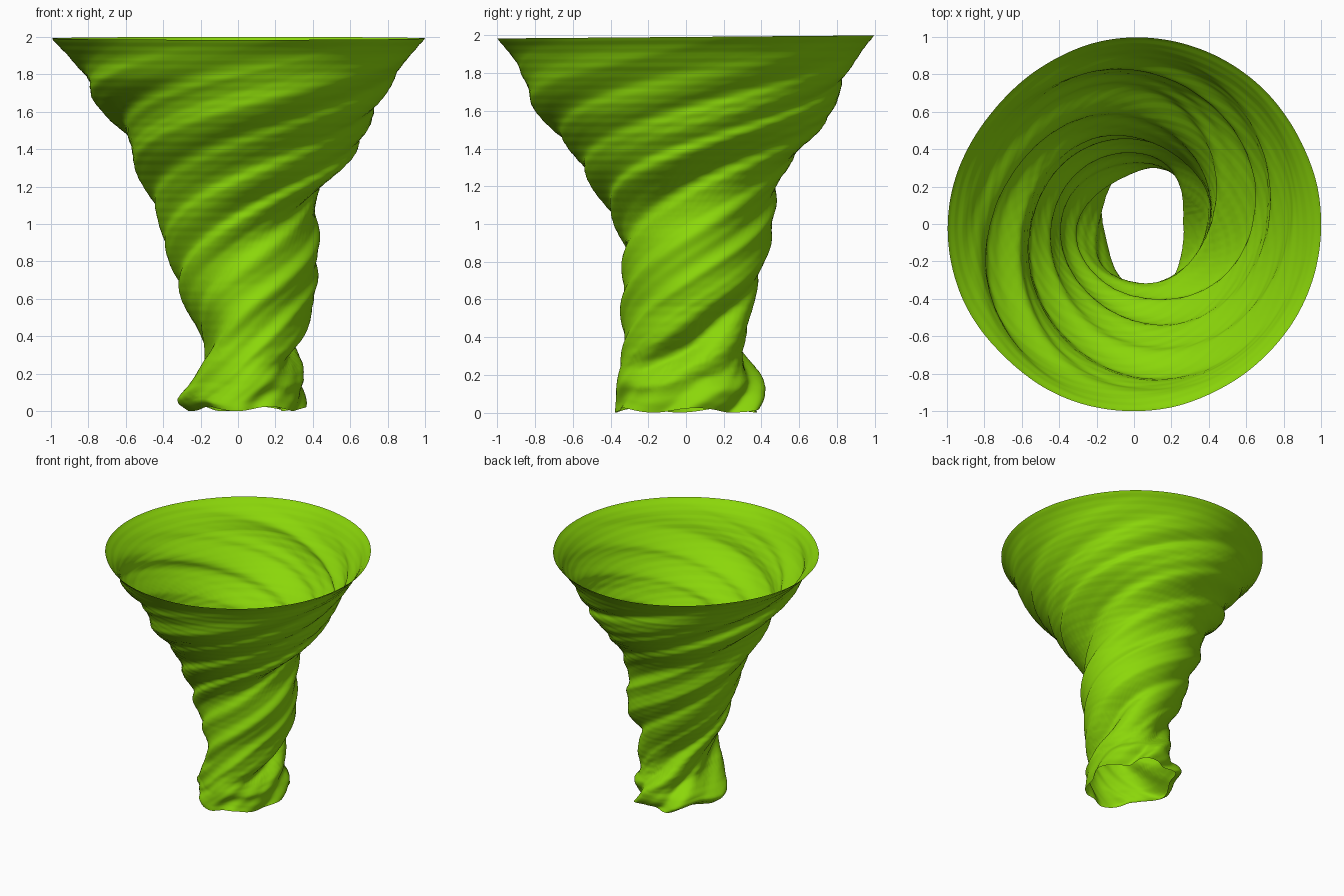
import bpy, bmesh
from math import sin, cos, pi

if "Cube" in bpy.data.objects:
    bpy.data.objects.remove(bpy.data.objects["Cube"])

# Funnel cross-sections: z, then reach toward +x, +y, -x, -y
SECTIONS = [
    (0.00, .34, .39, .24, .37), (0.05, .35, .40, .32, .36),
    (0.12, .34, .39, .27, .36), (0.20, .35, .38, .21, .36),
    (0.25, .34, .33, .17, .35), (0.34, .26, .29, .17, .34),
    (0.45, .36, .32, .21, .32), (0.60, .41, .36, .29, .34),
    (0.75, .43, .40, .35, .34), (0.90, .42, .44, .39, .31),
    (1.05, .42, .47, .43, .40), (1.20, .41, .48, .50, .50),
    (1.30, .54, .52, .54, .53), (1.40, .64, .61, .57, .62),
    (1.48, .69, .69, .58, .69), (1.55, .70, .75, .68, .76),
    (1.62, .72, .79, .74, .80), (1.70, .79, .80, .77, .83),
    (1.80, .85, .86, .82, .87), (1.90, .91, .92, .91, .92),
    (2.00, 1.0, 1.0, 1.0, 1.0)]
SEGMENTS, RINGS = 224, 180


def reach(side, z):
    """Linear blend between the listed sections."""
    for a, b in zip(SECTIONS, SECTIONS[1:]):
        if z <= b[0]:
            t = (z - a[0]) / (b[0] - a[0])
            return a[1 + side] + (b[1 + side] - a[1 + side]) * t
    return SECTIONS[-1][1 + side]


def averaged(side, z, half):
    """Profile smoothed over a window that narrows toward both ends."""
    h = min(half, z, 2 - z)
    return sum(reach(side, z + k * h / 4) for k in range(-4, 5)) / 9


# Fine and broad profiles, sampled once per millimetre-scale step
STEPS = 400
FINE = [[averaged(s, 2 * i / STEPS, 0.03) for i in range(STEPS + 1)] for s in range(4)]
BROAD = [[averaged(s, 2 * i / STEPS, 0.22) for i in range(STEPS + 1)] for s in range(4)]


def crease(side, z):
    """Local bulges of one profile, left over after broad smoothing."""
    i = round(max(0, min(2, z)) / 2 * STEPS)
    return FINE[side][i] - BROAD[side][i]


def fold(n, a, sharp=0.45):
    """Spiral fold wave, with a steeper leading side."""
    return sin(n * a + sharp * sin(n * a))


# Twisted, folded funnel surface
bm = bmesh.new()
rows = []
for i in range(RINGS + 1):
    z = 2 * i / RINGS
    px, py, nx, ny = (BROAD[s][round(z / 2 * STEPS)] for s in range(4))
    rim = min(1, (2 - z) / 0.35)
    foot = max(0, 1 - z / 0.35)
    twist = 3.3 * z + 0.4 * z * z
    spin = min(1, z / 0.5)
    row = []
    for j in range(SEGMENTS):
        a = 2 * pi * j / SEGMENTS
        s = a - twist
        # folds fade toward the smooth rim and grow at the foot
        d = rim * (0.010 * fold(7, s) + 0.009 * fold(4, s + 0.6)
                   + 0.004 * fold(11, s + 0.3) * (0.5 + 0.5 * sin(2 * s)))
        d += foot * 0.022 * fold(6, s + 0.2)
        # profile bulges travel up the spiral on both sides
        for side in range(4):
            off = (a - side * pi / 2 + pi) % (2 * pi) - pi
            if abs(off) < pi / 2:
                d += cos(off) ** 2 * crease(side, z - spin * off / 4.2)
        # slightly flattened mouth at the back left
        d -= 0.03 * max(0, cos(a - 2.4)) ** 6 * max(0, min(1, (z - 1.4) / 0.4))
        c, e = cos(a), sin(a)
        x = (px - nx) / 2 + ((px + nx) / 2 + d) * c
        y = (py - ny) / 2 + ((py + ny) / 2 + d) * e
        # gently wavy rim and hem
        w = 0.012 * (1 + sin(5 * a + 1)) * foot - 0.008 * (1 - e) * (1 - rim)
        row.append(bm.verts.new((x, y, z + w)))
    rows.append(row)
for lo, hi in zip(rows, rows[1:]):
    for j in range(SEGMENTS):
        k = (j + 1) % SEGMENTS
        bm.faces.new((lo[j], lo[k], hi[k], hi[j])).smooth = True

mesh = bpy.data.meshes.new("twisted_funnel")
bm.to_mesh(mesh)
bm.free()
funnel = bpy.data.objects.new("twisted_funnel", mesh)
bpy.context.collection.objects.link(funnel)

# Lime green
mat = bpy.data.materials.new("lime")
mat.diffuse_color = (0.26, 0.68, 0.003, 1)
mat.use_nodes = True
mat.node_tree.nodes["Principled BSDF"].inputs["Base Color"].default_value = mat.diffuse_color
mesh.materials.append(mat)
